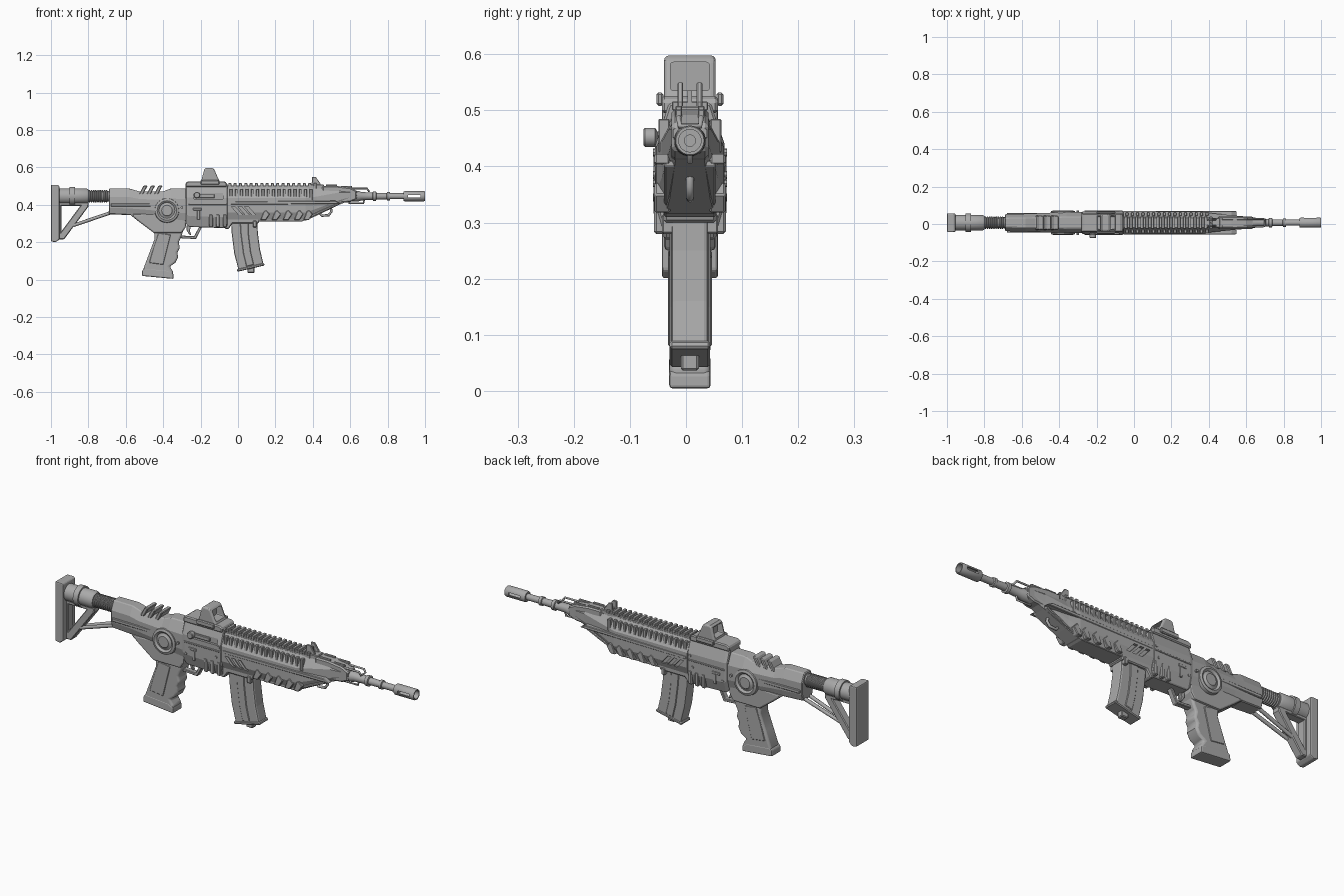
import bpy, bmesh, math
from mathutils import Vector

C = 0.007     # side-to-side centreline
AXIS = 0.446  # barrel height
mat = bpy.data.materials.new("gunmetal_grey")
mat.diffuse_color = (0.40, 0.40, 0.40, 1)


def finish(name, bm, bevel=0, seg=1, smooth=False):
    bmesh.ops.recalc_face_normals(bm, faces=bm.faces)
    me = bpy.data.meshes.new(name)
    bm.to_mesh(me)
    bm.free()
    ob = bpy.data.objects.new(name, me)
    bpy.context.collection.objects.link(ob)
    me.materials.append(mat)
    if bevel:
        m = ob.modifiers.new("edge", 'BEVEL')
        m.width, m.segments, m.limit_method = bevel, seg, 'ANGLE'
        m.angle_limit = math.radians(40)
    if smooth:
        bpy.ops.object.select_all(action='DESELECT')
        ob.select_set(True)
        bpy.context.view_layer.objects.active = ob
        bpy.ops.object.shade_smooth_by_angle(angle=math.radians(35))
    return ob


def prism(bm, pts, y0, y1):
    """Side outline (x, z) extruded across the width."""
    a = [bm.verts.new((x, y0, z)) for x, z in pts]
    b = [bm.verts.new((x, y1, z)) for x, z in pts]
    n = len(pts)
    bm.faces.new(a)
    bm.faces.new(b[::-1])
    for i in range(n):
        j = (i + 1) % n
        bm.faces.new((a[i], b[i], b[j], a[j]))


def plate(name, pts, half, bevel=0, seg=1, y=0, smooth=False):
    bm = bmesh.new()
    prism(bm, pts, C + y - half, C + y + half)
    return finish(name, bm, bevel, seg, smooth)


def rect(x0, x1, z0, z1, lean=0):
    return [(x0, z0), (x1, z0), (x1 + lean, z1), (x0 + lean, z1)]


def many(name, outlines, spans, bevel=0):
    """Several outlines extruded over each (y0, y1) span, in one object."""
    bm = bmesh.new()
    for o in outlines:
        for y0, y1 in spans:
            prism(bm, o, C + y0, C + y1)
    return finish(name, bm, bevel)


def both(y0, y1):
    return [(y0, y1), (-y1, -y0)]


def loft(name, stations, low=0.72, top=0.5, bevel=0.004):
    """Eight-sided body; each station is x, bottom, top, half width."""
    bm = bmesh.new()
    rings = []
    for x, zb, zt, w in stations:
        h = zt - zb
        sec = [(low * w, zb), (w, zb + .25 * h), (w, zt - .32 * h), (top * w, zt)]
        sec += [(-a, b) for a, b in sec[::-1]]
        rings.append([bm.verts.new((x, C + a, b)) for a, b in sec])
    for r, s in zip(rings, rings[1:]):
        for i in range(8):
            j = (i + 1) % 8
            bm.faces.new((r[i], s[i], s[j], r[j]))
    bm.faces.new(rings[0])
    bm.faces.new(rings[-1])
    return finish(name, bm, bevel)


def lathe(name, prof, axis='x', at=(0, C, AXIS), n=28, closed=False):
    """Turned part; profile is (distance along axis, radius)."""
    bm = bmesh.new()
    rings = []
    for d, r in prof:
        ring = []
        for i in range(n):
            t = 2 * math.pi * i / n
            u, v = r * math.cos(t), r * math.sin(t)
            p = (d, u, v) if axis == 'x' else (u, d, v)
            ring.append(bm.verts.new(Vector(at) + Vector(p)))
        rings.append(ring)
    pairs = list(zip(rings, rings[1:])) + ([(rings[-1], rings[0])] if closed else [])
    for r, s in pairs:
        for i in range(n):
            j = (i + 1) % n
            bm.faces.new((r[i], s[i], s[j], r[j]))
    if not closed:
        bm.faces.new(rings[0])
        bm.faces.new(rings[-1])
    return finish(name, bm, smooth=True)


def wire(name, pts, r, cyclic=False):
    cu = bpy.data.curves.new(name, 'CURVE')
    cu.dimensions, cu.bevel_depth, cu.bevel_resolution = '3D', r, 2
    cu.use_fill_caps = True
    sp = cu.splines.new('POLY')
    sp.points.add(len(pts) - 1)
    for p, (x, y, z) in zip(sp.points, pts):
        p.co = (x, C + y, z, 1)
    sp.use_cyclic_u = cyclic
    ob = bpy.data.objects.new(name, cu)
    bpy.context.collection.objects.link(ob)
    cu.materials.append(mat)


def cut(ob, cutter):
    m = ob.modifiers.new("cut", 'BOOLEAN')
    m.operation, m.object, m.solver = 'DIFFERENCE', cutter, 'EXACT'
    cutter.hide_render = True
    cutter.hide_viewport = True


# Stock: butt plate, tube, triangular brace and rods
plate("butt_plate", [(-1, .205), (-.975, .2), (-.955, .215), (-.955, .5), (-.963, .507), (-1, .507)],
      .05, .01, 2)
lathe("stock_tube", [(-.96, .042), (-.90, .042), (-.90, .05), (-.872, .05), (-.872, .042),
                     (-.81, .042), (-.80, .036)])
ribs = []
for i in range(9):
    x = -.80 + i * .0115
    ribs += [(x, .028), (x + .003, .034), (x + .008, .034), (x + .0105, .028)]
lathe("ribbed_tube", ribs + [(-.68, .028)])
plate("stock_brace", [(-.96, .215), (-.93, .215), (-.80, .39), (-.80, .412), (-.83, .412), (-.945, .257),
                      (-.945, .412), (-.96, .412)], .022, .004)
plate("brace_top", rect(-.96, -.80, .395, .412), .022, .003)
for s in (-1, 1):
    wire("stock_rod", [(-.66, s * .022, .365), (-.88, s * .014, .29)], .009)

# Rear receiver and lower frame
loft("rear_receiver", [(-.69, .35, .487, .045), (-.58, .345, .487, .048), (-.53, .345, .472, .05),
                       (-.40, .33, .472, .055), (-.36, .32, .487, .056), (-.27, .31, .487, .056)], .8, .55)
plate("receiver_spine", [(-.68, .39), (-.27, .39), (-.27, .408), (-.68, .408)], .053, .003)
plate("lower_frame", [(-.58, .35), (-.53, .31), (-.45, .25), (-.30, .25), (-.28, .28), (-.27, .36)], .046, .008, 2)
many("top_ridges", [rect(x, x + .022, .455, .503, .025) for x in (-.53, -.49, -.45)], [(-.038, .038)], .004)

# Pistol grip with finger swells
plate("grip", [(-.45, .27), (-.445, .22), (-.475, .14), (-.505, .06), (-.505, .03), (-.35, .02), (-.345, .04),
               (-.365, .07), (-.335, .09), (-.32, .12), (-.325, .145), (-.31, .17), (-.318, .20), (-.305, .225),
               (-.29, .27)], .036, .014, 3, smooth=True)
plate("grip_base", [(-.514, .02), (-.345, .004), (-.345, .032), (-.372, .05), (-.50, .062), (-.512, .05)],
      .037, .006, 2)
many("grip_panel", [[(-.425, .25), (-.45, .18), (-.475, .09), (-.40, .08), (-.36, .24)]], both(.034, .039), .002)

# Trigger and guard
plate("trigger_guard", [(-.33, .235), (-.315, .222), (-.225, .217), (-.19, .285), (-.205, .288), (-.235, .232),
                        (-.305, .236), (-.315, .25)], .014, .003)
plate("trigger", [(-.275, .29), (-.25, .29), (-.258, .262), (-.25, .238), (-.262, .242), (-.275, .265)], .008, .002)

# Round selector wheels on both flanks
lathe("selector_wheel", [(-.064, .028), (-.058, .034), (-.056, .042), (-.062, .046), (-.065, .052),
                         (-.061, .064), (-.04, .067), (.04, .067), (.061, .064), (.065, .052),
                         (.062, .046), (.056, .042), (.058, .034), (.064, .028)], 'y', (-.38, C, .37), 32)

# Middle receiver with port, ribs and panels
mid = loft("middle_receiver", [(-.28, .30, .508, .058), (-.262, .282, .513, .062), (-.055, .275, .513, .062)], .72, .6)
port = plate("port_cutter", rect(-.235, -.08, .432, .462), .012, y=-.062)
cut(mid, port)
plate("port_cover", rect(-.23, -.125, .437, .456), .005, .002, y=-.054)
lathe("charging_handle", [(-.083, .014), (-.080, .017), (-.062, .017), (-.058, .010), (-.04, .010)], 'y',
      (-.22, C, .452), 16)
many("receiver_ribs", [rect(x, x + .02, .28, .35) for x in (-.155, -.118, -.08)], both(.04, .064), .004)
many("t_panel", [[(-.24, .37), (-.195, .37), (-.195, .383), (-.24, .383)], rect(-.218, -.203, .32, .371),
                 rect(-.265, -.06, .40, .408)], both(.055, .065), .002)
plate("magazine_collar", [(-.07, .27), (-.05, .27), (-.03, .30), (.11, .30), (.12, .33), (-.07, .34)], .047, .005)
many("pins", [[(x + .007 * math.cos(a * math.pi / 4), z + .007 * math.sin(a * math.pi / 4)) for a in range(8)]
              for x, z in ((-.30, .385), (-.255, .345), (-.085, .37), (-.07, .425))], both(.05, .066))

# Curved magazine with floor plate and catch
plate("magazine", [(-.038, .33), (-.034, .25), (-.02, .14), (.003, .05), (.137, .08), (.118, .16),
                   (.106, .25), (.103, .33)], .033, .008, 2)
plate("magazine_ribs", [(.01, .32), (.014, .25), (.028, .14), (.045, .07), (.085, .08), (.068, .15),
                        (.056, .25), (.055, .32)], .0365, .003)
plate("magazine_floor", [(-.003, .042), (.143, .076), (.138, .09), (-.006, .057)], .036, .004)
plate("magazine_catch", rect(.05, .088, .036, .07), .016, .004)
plate("catch_button", rect(.08, .10, .28, .315), .05, .003)

# Handguard, tapering to the front, with slanted vents
guard = loft("handguard", [(-.055, .315, .492, .062), (.36, .315, .492, .06), (.42, .342, .492, .05),
                           (.54, .40, .497, .038), (.60, .425, .487, .033), (.635, .445, .475, .030)], .72, .48, 0)
vents = many("vent_cutter", [rect(x, x + .02, .345, .39, -.04) for x in (.005, .04, .075)], both(.048, .09))
cut(guard, vents)
many("guard_side_plate", [[(-.05, .40), (.55, .405), (.52, .422), (-.05, .418)]], both(.036, .063), .003)
many("lower_teeth", [[(x, .318), (x + .028, .318), (x + .05, .35), (x + .03, .372), (x + .018, .365)]
                     for x in (.12, .18, .24, .30, .35)], both(.035, .063), .003)
many("side_fins", [rect(x * .0285 - .045, x * .0285 - .03, .425, .485) for x in range(16)], both(.036, .056), .002)
many("guard_skirt", [[(-.05, .31), (.34, .31), (.54, .40), (.54, .412), (.34, .325), (-.05, .325)]],
     [(-.046, .046)], .003)

# Toothed top rail
plate("top_rail", rect(-.06, .42, .48, .503), .028, .003)
many("rail_teeth", [rect(x * .0285 - .052, x * .0285 - .036, .50, .516) for x in range(17)], [(-.032, .032)], .002)

# Optic: mount, hood and lens
plate("optic_mount", [(-.28, .495), (-.06, .495), (-.06, .518), (-.075, .526), (-.265, .526), (-.28, .518)], .05, .005)
many("mount_clamp", [rect(-.20, -.10, .508, .532)], both(.047, .060), .004)
hood = plate("optic_hood", [(-.20, .515), (-.092, .515), (-.11, .55), (-.128, .592), (-.14, .598), (-.17, .598),
                            (-.18, .59)], .046, .009, 3)
window = plate("window_cutter", rect(-.3, .0, .535, .586), .035, .006, 2)
cut(hood, window)
plate("optic_lens", rect(-.158, -.15, .53, .59), .038)

# Front sight
many("sight_ears", [[(.385, .495), (.44, .495), (.44, .515), (.415, .55), (.395, .548), (.395, .52)]],
     both(.012, .022), .002)
plate("sight_post", rect(.41, .42, .49, .535), .004)
plate("sight_base", rect(.38, .46, .485, .508), .026, .003)

# Gas block, barrel and slotted muzzle
plate("gas_block", [(.45, .40), (.60, .415), (.635, .43), (.635, .475), (.60, .492), (.52, .502), (.45, .502)],
      .033, .006)
many("block_rails", [rect(.47, .53, .497, .508), rect(.55, .61, .485, .502)], both(.014, .026), .002)
lathe("barrel", [(.55, .030), (.645, .028), (.66, .022), (.72, .020), (.722, .026), (.738, .026), (.74, .018),
                 (.795, .017), (.797, .022), (.812, .022), (.814, .016), (.892, .016)])
muzzle = lathe("muzzle", [(.885, .010), (.885, .024), (.89, .027), (.995, .027), (1.0, .025), (1.0, .020),
                          (.90, .020), (.90, .010)], closed=True)
slots = plate("slot_cutter", rect(.91, .975, .439, .453), .06)
cut(muzzle, slots)

# Sling loops
wire("upper_loop", [(.60, -.02, .487), (.69, -.02, .487), (.70, -.018, .472), (.70, .018, .472),
                    (.69, .02, .487), (.60, .02, .487)], .005)
wire("front_loop", [(.59, 0, .425), (.595, 0, .408), (.67, 0, .408), (.675, 0, .43)], .005)
wire("lower_loop", [(.43, 0, .365), (.45, 0, .342), (.485, 0, .345), (.50, 0, .365), (.495, 0, .385)], .007)
